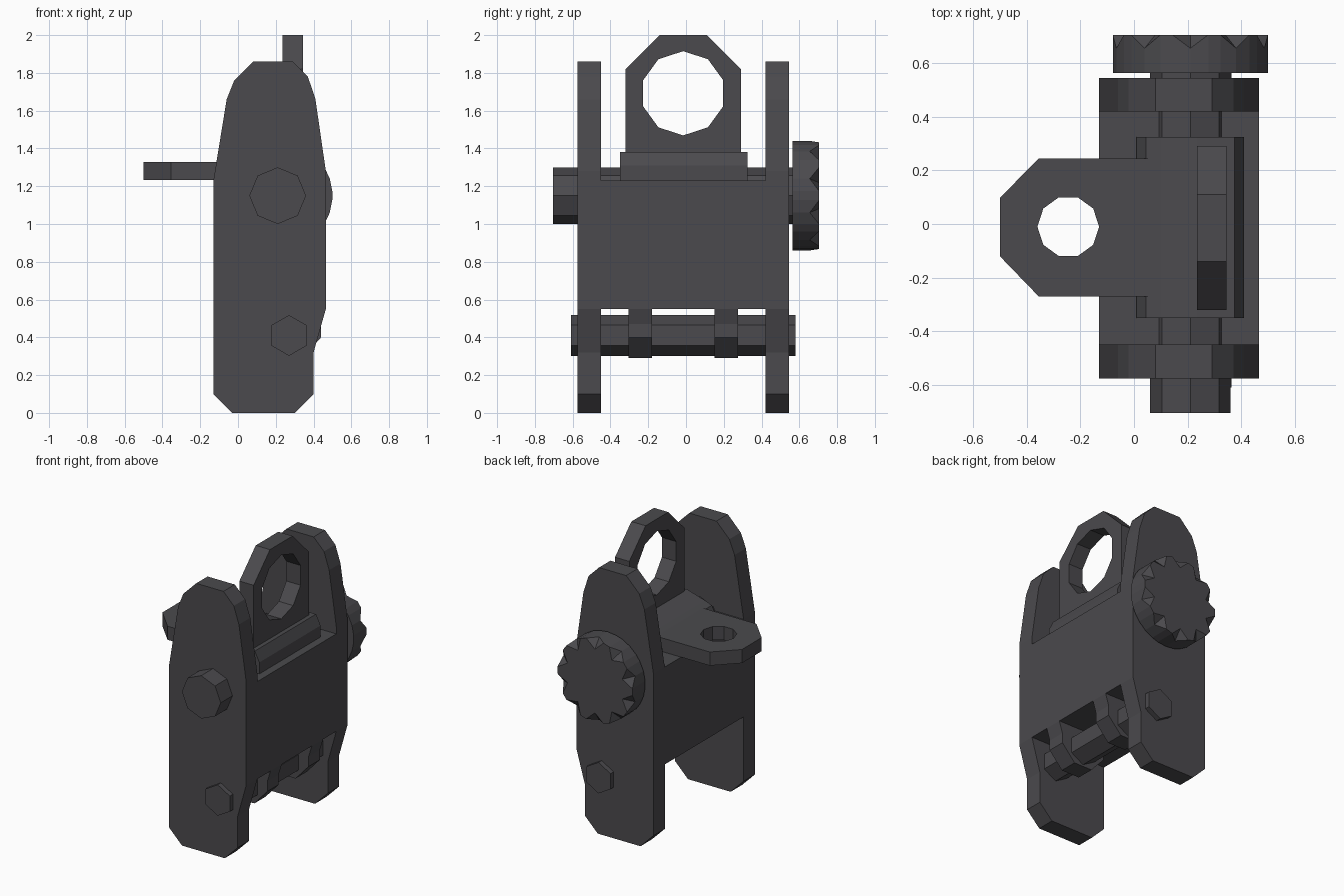
import bpy, bmesh
from math import sin, cos, pi, radians
from mathutils import Vector

cube = bpy.data.objects.get("Cube")
if cube:
    bpy.data.objects.remove(cube, do_unlink=True)

metal = bpy.data.materials.new("dark gunmetal")
metal.use_nodes = True
COLOR = (0.07, 0.068, 0.075, 1)
metal.diffuse_color = COLOR
metal.node_tree.nodes["Principled BSDF"].inputs["Base Color"].default_value = COLOR


def finish(name, bm):
    bmesh.ops.recalc_face_normals(bm, faces=bm.faces)
    mesh = bpy.data.meshes.new(name)
    bm.to_mesh(mesh)
    bm.free()
    mesh.materials.append(metal)
    obj = bpy.data.objects.new(name, mesh)
    bpy.context.collection.objects.link(obj)
    return obj


def ngon(cx, cy, r, sides, turn=0):
    return [(cx + r * cos(radians(turn) + 2 * pi * i / sides),
             cy + r * sin(radians(turn) + 2 * pi * i / sides)) for i in range(sides)]


def prism(name, outline, axis, start, end, hole=None):
    """Extrude a 2D outline, with an optional hole, along one axis."""
    def place(p):
        return {"x": Vector((start, p[0], p[1])),
                "y": Vector((p[0], start, p[1])),
                "z": Vector((p[0], p[1], start))}[axis]
    bm = bmesh.new()
    edges = []
    for loop in [outline] + ([hole] if hole else []):
        verts = [bm.verts.new(place(p)) for p in loop]
        if hole:
            edges += [bm.edges.new((v, verts[i - 1])) for i, v in enumerate(verts)]
        else:
            bm.faces.new(verts)
    if hole:
        bmesh.ops.triangle_fill(bm, use_beauty=True, edges=edges)
    shift = Vector([end - start if a == axis else 0 for a in "xyz"])
    grown = bmesh.ops.extrude_face_region(bm, geom=bm.faces[:], use_keep_orig=True)
    bmesh.ops.translate(bm, vec=shift,
                        verts=[g for g in grown["geom"] if isinstance(g, bmesh.types.BMVert)])
    return finish(name, bm)


# Protective side wings
wing = [(-0.13, 0.1), (-0.03, 0), (0.3, 0), (0.4, 0.1), (0.4, 0.32), (0.465, 0.55),
        (0.465, 1.28), (0.41, 1.66), (0.37, 1.78), (0.29, 1.86), (0.08, 1.86),
        (-0.02, 1.76), (-0.06, 1.66), (-0.13, 1.23)]
prism("front_wing", wing, "y", -0.575, -0.45)
prism("back_wing", wing, "y", 0.42, 0.545)

# Solid block between the wings
prism("body", [(-0.13, 0.55), (0.465, 0.55), (0.465, 1.23), (-0.13, 1.23)], "y", -0.45, 0.42)

# Lugs hanging from the body around the clamp rod
lug = [(0.465, 0.55), (0.44, 0.47), (0.44, 0.4), (0.34, 0.29), (0.2, 0.29),
       (0.1, 0.4), (0.1, 0.55)]
for name, y in (("front_lug", -0.305), ("back_lug", 0.15)):
    prism(name, lug, "y", y, y + 0.125)
prism("clamp_rod", ngon(0.27, 0.41, 0.108, 6, 90), "y", -0.61, 0.58)

# Pivot bolt through both wings
prism("pivot_bolt", ngon(0.21, 1.15, 0.15, 8, 90), "y", -0.705, 0.57)

# Flip aperture: hub, upright ring and flat ring
prism("aperture_hub", [(0.01, 1.2), (0.01, 1.25), (0.045, 1.32), (0.1, 1.34), (0.235, 1.38),
                       (0.375, 1.38), (0.41, 1.31), (0.41, 1.2)], "y", -0.35, 0.325)
prism("upright_aperture", [(-0.32, 1.23), (0.29, 1.23), (0.29, 1.82), (0.11, 2),
                           (-0.14, 2), (-0.32, 1.82)], "x", 0.235, 0.345,
      ngon(-0.015, 1.692, 0.223, 10, 90))
prism("flat_aperture", [(0.06, 0.245), (-0.355, 0.245), (-0.5, 0.097), (-0.5, -0.12),
                        (-0.355, -0.27), (0.06, -0.27)], "z", 1.233, 1.328,
      ngon(-0.245, -0.01, 0.115, 10))

# Adjustment knob with V notches around its outer rim
TEETH = 10
bm = bmesh.new()
rings = []
for y, notch_radius in ((0.563, 0.29), (0.655, 0.29), (0.705, 0.222)):
    ring = []
    for k in range(TEETH):
        for part, r in ((0.13, 0.29), (0.5, notch_radius), (0.87, 0.29)):
            a = 2 * pi * (k + part) / TEETH
            ring.append(bm.verts.new((0.21 + r * cos(a), y, 1.15 + r * sin(a))))
    rings.append(ring)
count = len(rings[0])
for i in range(count):
    j = (i + 1) % count
    low, mid, top = rings
    bm.faces.new((low[i], low[j], mid[j], mid[i]))
    # Split each notch wall along its crease
    if i % 3 == 0:
        bm.faces.new((mid[i], mid[j], top[i]))
        bm.faces.new((mid[j], top[j], top[i]))
    elif i % 3 == 1:
        bm.faces.new((mid[i], mid[j], top[j]))
        bm.faces.new((mid[i], top[j], top[i]))
    else:
        bm.faces.new((mid[i], mid[j], top[j], top[i]))
bm.faces.new(rings[0])
bm.faces.new(rings[2])
finish("adjustment_knob", bm)
